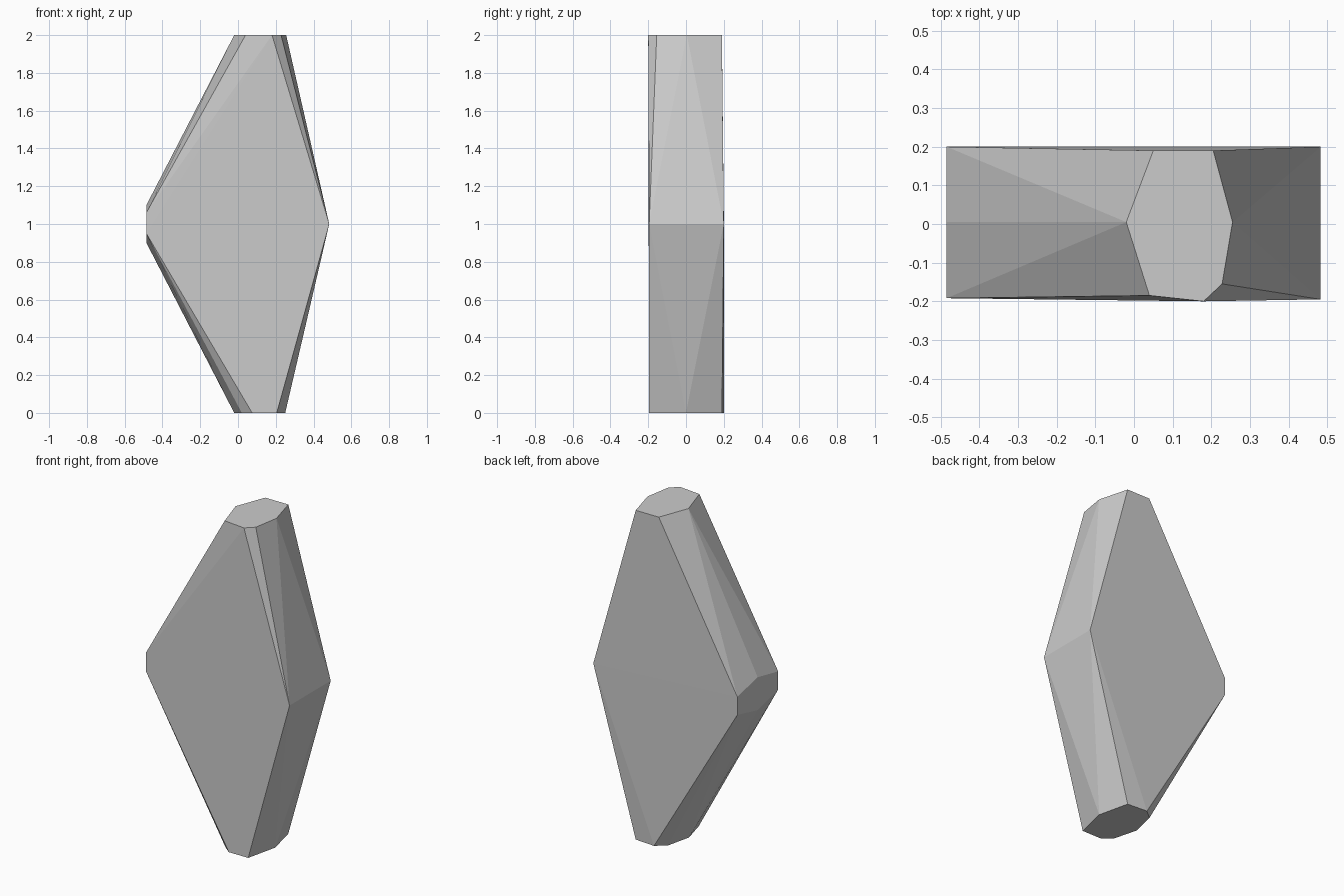
import bpy
import bmesh

cube = bpy.data.objects.get("Cube")
if cube:
    bpy.data.objects.remove(cube, do_unlink=True)

# Single stone grey
stone = bpy.data.materials.new("stone_grey")
stone.use_nodes = True
grey = (0.6, 0.6, 0.6, 1)
stone.diffuse_color = grey
stone.node_tree.nodes["Principled BSDF"].inputs["Base Color"].default_value = grey

# Flat caps at the two tips (x, y)
top_cap = [(0.05, 0.19), (0.205, 0.19), (0.255, 0.005), (0.228, -0.155),
           (0.18, -0.2), (0.04, -0.185), (-0.02, 0.005)]
bottom_cap = [(0.205, 0.19), (0.075, 0.2), (0.015, 0.15), (-0.02, 0),
              (0.02, -0.15), (0.075, -0.195), (0.205, -0.195), (0.25, 0)]
points = [(x, y, 2) for x, y in top_cap] + [(x, y, 0) for x, y in bottom_cap]

# Narrow six-sided end on one side, straight edge on the other
for y, low, high in [(-0.192, 0.95, 1.06), (0.005, 0.9, 1.1), (0.2, 0.945, 1.055)]:
    points += [(-0.485, y, low), (-0.485, y, high)]
points += [(0.483, -0.195, 1), (0.483, 0.2, 1)]

# Faceted body wrapped around the corner points
bm = bmesh.new()
for p in points:
    bm.verts.new(p)
bmesh.ops.convex_hull(bm, input=bm.verts)
bmesh.ops.dissolve_limit(bm, angle_limit=0.002, verts=bm.verts, edges=bm.edges)
bmesh.ops.recalc_face_normals(bm, faces=bm.faces)

mesh = bpy.data.meshes.new("faceted_shard")
bm.to_mesh(mesh)
bm.free()
mesh.materials.append(stone)
shard = bpy.data.objects.new("faceted_shard", mesh)
bpy.context.collection.objects.link(shard)
